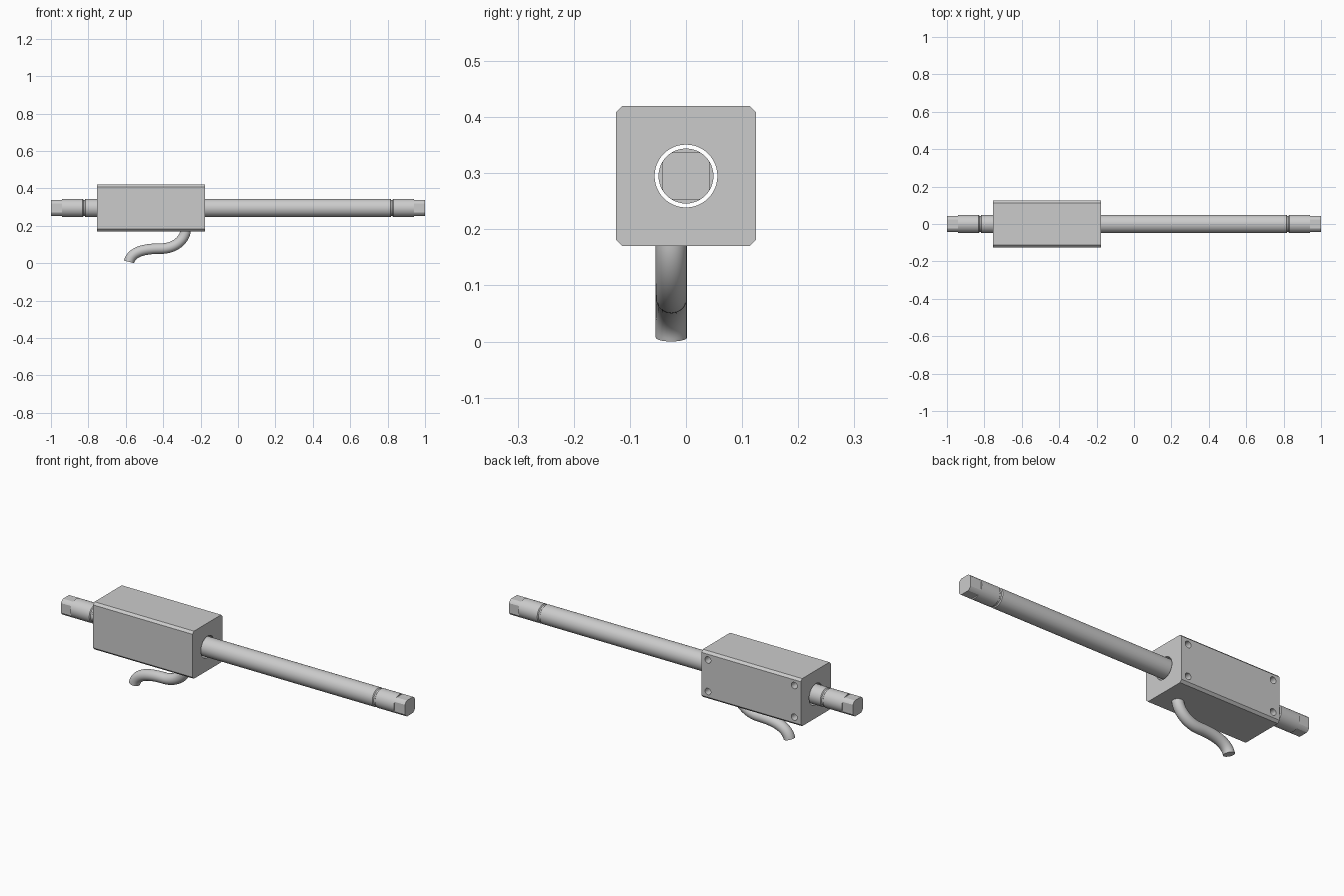
import bpy, bmesh, math
from mathutils import Matrix

if "Cube" in bpy.data.objects:
    bpy.data.objects.remove(bpy.data.objects["Cube"])

CZ = 0.295      # shaft axis height
R = 0.049       # shaft radius
FLAT = 0.042    # distance from axis to wrench flats


def finish(name, bm):
    bmesh.ops.recalc_face_normals(bm, faces=bm.faces)
    me = bpy.data.meshes.new(name)
    bm.to_mesh(me)
    bm.free()
    ob = bpy.data.objects.new(name, me)
    bpy.context.collection.objects.link(ob)
    return ob


def smooth(ob):
    bpy.ops.object.select_all(action='DESELECT')
    ob.select_set(True)
    bpy.context.view_layer.objects.active = ob
    bpy.ops.object.shade_smooth_by_angle(angle=math.radians(30))


def loft(name, sections):
    """Skin a list of (x, [(y, z), ...]) rings of equal length, capped."""
    bm = bmesh.new()
    rings = [[bm.verts.new((x, y, CZ + z)) for y, z in pts] for x, pts in sections]
    n = len(rings[0])
    for a, b in zip(rings, rings[1:]):
        for i in range(n):
            bm.faces.new((a[i], a[(i + 1) % n], b[(i + 1) % n], b[i]))
    bm.faces.new(rings[0])
    bm.faces.new(rings[-1])
    return finish(name, bm)


def angles():
    """Ring angles including the exact corners of the four flats."""
    a = math.acos(FLAT / R)
    arc = math.pi / 2 - 2 * a
    out = []
    for q in range(4):
        s = q * math.pi / 2
        out += [s + a + arc * i / 8 for i in range(9)]
        out += [s + a + arc + 2 * a * i / 8 for i in range(1, 8)]
    return out


def circle(r):
    return [(r * math.cos(t), r * math.sin(t)) for t in angles()]


def clamp(v):
    return max(-FLAT, min(FLAT, v))


# Shaft: grooves near both ends, four wrench flats on each tip
tip = [(clamp(y), clamp(z)) for y, z in circle(R)]
half = [(0.815, circle(R)), (0.819, circle(0.044)), (0.827, circle(0.044)),
        (0.831, circle(R)), (0.94, circle(R)), (0.94, tip), (1.0, tip)]
shaft = loft("shaft", [(-x, p) for x, p in reversed(half)] + half)
smooth(shaft)

# Housing block with chamfered long edges
h, c = 0.125, 0.012
k = h - c
octagon = [(h, -k), (h, k), (k, h), (-k, h), (-h, k), (-h, -k), (-k, -h), (k, -h)]
X0, X1 = -0.755, -0.177
housing = loft("housing", [(X0, octagon), (X1, octagon)])


def bore(center, axis, radius, depth):
    """Cut a round hole into the housing."""
    bm = bmesh.new()
    bmesh.ops.create_cone(bm, cap_ends=True, segments=48, radius1=radius,
                          radius2=radius, depth=depth,
                          matrix=Matrix.Translation(center)
                          @ Matrix.Rotation(math.pi / 2, 4, axis))
    cutter = finish("cutter", bm)
    cutter.hide_render = True
    mod = housing.modifiers.new("bore", 'BOOLEAN')
    mod.object = cutter
    mod.operation = 'DIFFERENCE'
    mod.solver = 'EXACT'
    bpy.context.view_layer.objects.active = housing
    bpy.ops.object.modifier_apply(modifier=mod.name)
    bpy.data.objects.remove(cutter)


# Through bore for the shaft, four screw holes in the back face
bore(((X0 + X1) / 2, 0, CZ), 'Y', 0.056, 1.0)
for x in (X0 + 0.038, X1 - 0.038):
    for z in (CZ - 0.083, CZ + 0.083):
        bore((x, h, z), 'X', 0.017, 0.1)
smooth(housing)

# Cable leaving the underside in an S-bend: (left handle, point, right handle)
path = [((-0.28, 0.22), (-0.28, 0.175), (-0.284, 0.128)),
        ((-0.335, 0.078), (-0.41, 0.078), (-0.49, 0.078)),
        ((-0.568, 0.066), (-0.583, 0.007), (-0.598, -0.052))]
cu = bpy.data.curves.new("cable", 'CURVE')
cu.dimensions = '3D'
cu.bevel_depth = 0.028
cu.bevel_resolution = 8
cu.resolution_u = 20
cu.use_fill_caps = True
sp = cu.splines.new('BEZIER')
sp.bezier_points.add(len(path) - 1)
for bp, (l, p, r) in zip(sp.bezier_points, path):
    bp.handle_left_type = bp.handle_right_type = 'FREE'
    for attr, (x, z) in (("handle_left", l), ("co", p), ("handle_right", r)):
        setattr(bp, attr, (x, -0.026, z))
cable = bpy.data.objects.new("cable", cu)
bpy.context.collection.objects.link(cable)
bpy.ops.object.select_all(action='DESELECT')
cable.select_set(True)
bpy.context.view_layer.objects.active = cable
bpy.ops.object.convert(target='MESH')
smooth(bpy.context.view_layer.objects.active)
